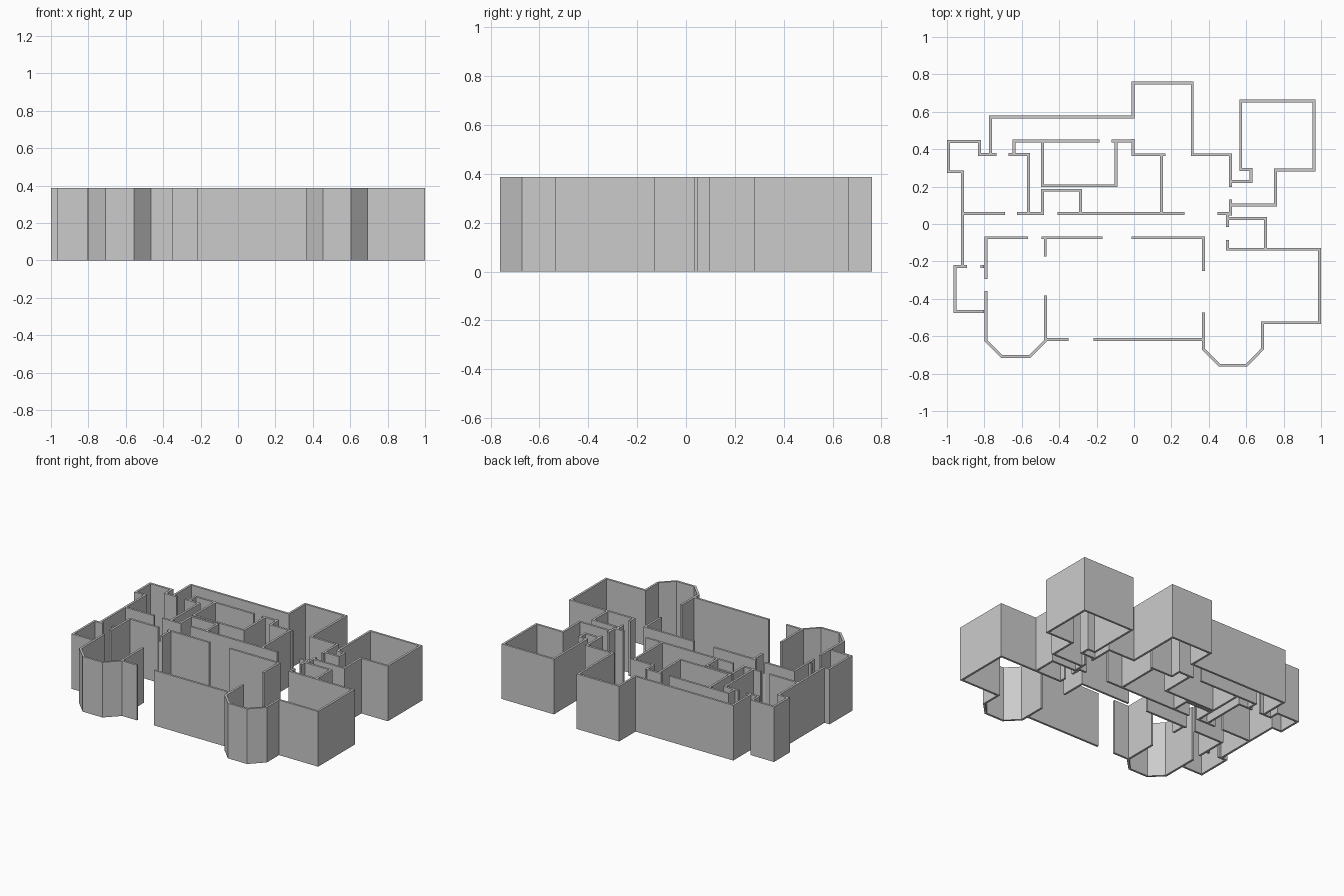
import bpy, bmesh
from mathutils import Vector

if "Cube" in bpy.data.objects:
    bpy.data.objects.remove(bpy.data.objects["Cube"])

HEIGHT = 0.388
HALF = 0.0075  # half of the wall thickness


def wall(name, *points):
    """Extrude an open centre line into a mitred, closed wall."""
    pts = [Vector(p) for p in points]
    dirs = [(b - a).normalized() for a, b in zip(pts, pts[1:])]
    normals = [Vector((-d.y, d.x)) for d in dirs]
    left, right = [], []
    for i, p in enumerate(pts):
        n0, n1 = normals[max(i - 1, 0)], normals[min(i, len(normals) - 1)]
        off = (n0 + n1) / (1 + n0.dot(n1)) * HALF
        left.append(p + off)
        right.append(p - off)
    bm = bmesh.new()
    rings = []
    for l, r in zip(left, right):
        rings.append([bm.verts.new((q.x, q.y, z))
                      for q, z in ((l, 0), (r, 0), (r, HEIGHT), (l, HEIGHT))])
    for a, b in zip(rings, rings[1:]):
        for k in range(4):
            j = (k + 1) % 4
            bm.faces.new((a[k], a[j], b[j], b[k]))
    bm.faces.new(rings[0])
    bm.faces.new(rings[-1])
    bmesh.ops.recalc_face_normals(bm, faces=bm.faces)
    mesh = bpy.data.meshes.new(name)
    bm.to_mesh(mesh)
    bm.free()
    bpy.context.collection.objects.link(bpy.data.objects.new(name, mesh))


# Left outer walls
wall("left_outer_wall", (-.735, .372), (-.826, .372), (-.826, .441), (-.992, .441),
     (-.992, .279), (-.917, .279), (-.917, -.22))
wall("left_closet_wall", (-.892, -.228), (-.957, -.228), (-.957, -.468), (-.802, -.468))
wall("left_closet_stub", (-.82, -.228), (-.802, -.228))

# Rear outer wall
wall("rear_outer_wall", (-.767, .38), (-.767, .572), (-.005, .572), (-.005, .762 - HALF),
     (.311, .762 - HALF), (.311, .37), (.516, .37), (.516, .198))

# Rear inner partitions
wall("hall_wall_left", (-.91, .056), (-.69, .056))
wall("hall_wall_short", (-.626, .056), (-.48, .056))
wall("hall_wall_middle", (-.409, .056), (.27, .056))
wall("bath_left_wall", (-.671, .372), (-.564, .372), (-.564, .063))
wall("bath_rear_wall", (-.641, .379), (-.641, .443), (-.184, .443))
wall("bath_alcove_wall", (-.489, .436), (-.489, .204), (-.097, .204), (-.097, .436))
wall("closet_wall", (-.489, .063), (-.489, .18), (-.286, .18), (-.286, .063))
wall("rear_stub_wall", (-.12, .443), (-.013, .443))
wall("kitchen_corner_wall", (-.005, .455), (-.005, .37), (.168, .37))
wall("kitchen_side_wall", (.147, .363), (.147, .063))

# Rear right bedroom and its passage
wall("rear_right_room", (.516, .227), (.626, .227), (.626, .291), (.571, .291), (.571, .658),
     (.963, .658), (.963, .289), (.757, .289), (.757, .101), (.516, .101))
wall("passage_jamb", (.516, .131), (.516, .045))
wall("passage_stub", (.447, .056), (.508, .056))
wall("small_closet_jamb", (.5, .049), (.5, -.016))
wall("small_closet_wall", (.507, .03), (.703, .03), (.703, -.13))

# Front right room with bay window
wall("front_right_room", (.5, -.086), (.5, -.135), (.992, -.135), (.992, -.528),
     (.687, -.528), (.687, -.668), (.602, -.755), (.458, -.755), (.371, -.668), (.371, -.474))

# Front middle room
wall("middle_room_corner", (.371, -.25), (.371, -.073), (-.013, -.073))
wall("middle_front_wall", (.364, -.618), (-.217, -.618))
wall("middle_front_stub", (-.466, -.618), (-.35, -.618))
wall("middle_rear_wall", (-.168, -.073), (-.495, -.073))
wall("middle_left_jamb", (-.475, -.08), (-.475, -.174))

# Front left room with bay window
wall("left_room_corner", (-.567, -.073), (-.792, -.073), (-.792, -.294))
wall("left_room_bay", (-.792, -.358), (-.792, -.623), (-.706, -.709), (-.558, -.709),
     (-.473, -.623), (-.473, -.382))
